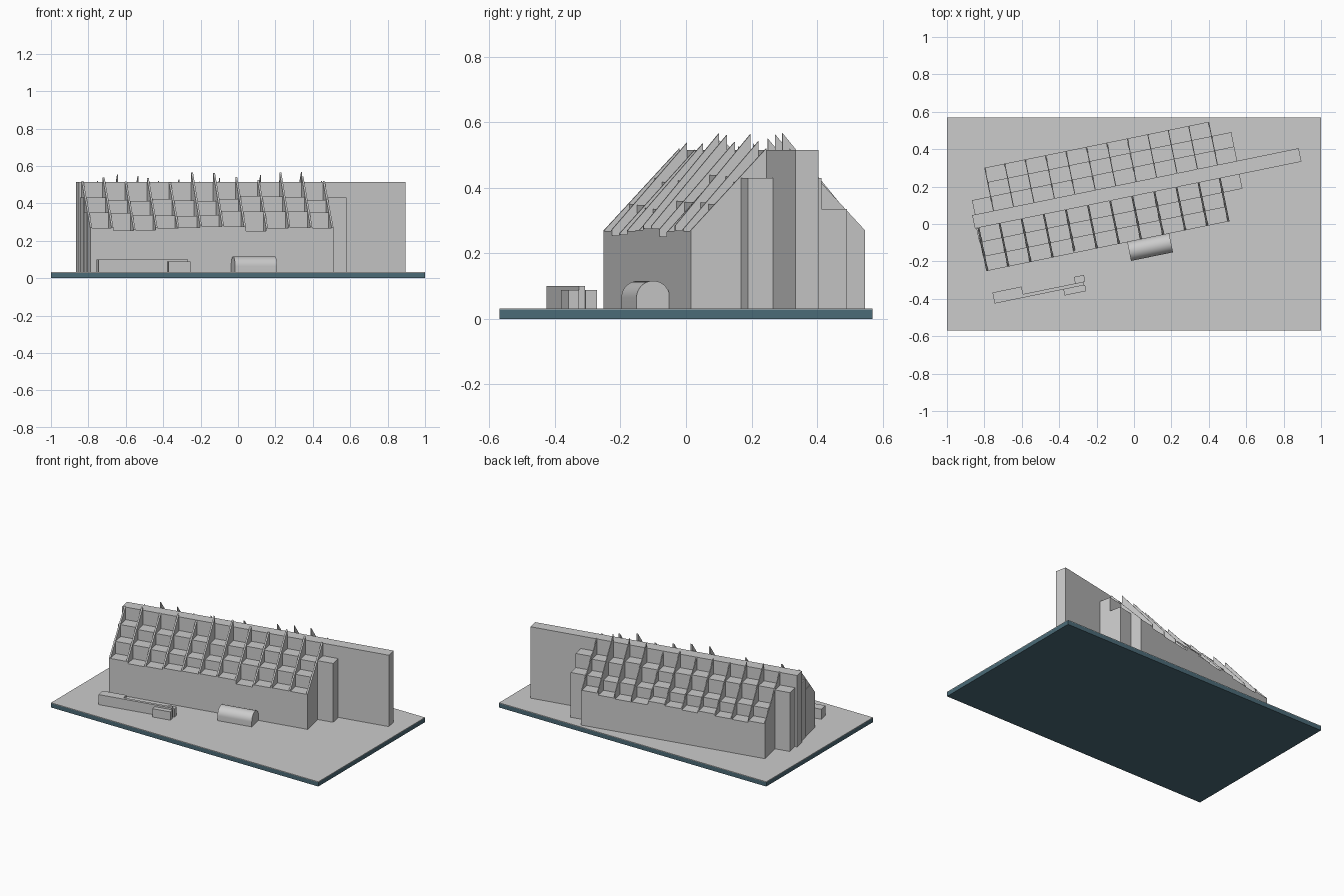
import bpy, bmesh, math, random

if "Cube" in bpy.data.objects:
    bpy.data.objects.remove(bpy.data.objects["Cube"])

random.seed(4)
ANGLE = math.atan(0.205)      # the whole complex is turned on its site
GROUND = 0.03


def material(name, rgb):
    m = bpy.data.materials.new(name)
    m.diffuse_color = (*rgb, 1)
    m.use_nodes = True
    m.node_tree.nodes["Principled BSDF"].inputs["Base Color"].default_value = m.diffuse_color
    return m


grey = material("light_grey", (0.6, 0.6, 0.6))
teal = material("dark_teal", (0.07, 0.145, 0.185))


def prism(bm, axis, profile, a, b):
    """Extrude a closed 2D profile from a to b along 'u' (v,z profile) or 'z' (u,v profile)."""
    def point(p, t):
        return (t, p[0], p[1]) if axis == 'u' else (p[0], p[1], t)
    lo = [bm.verts.new(point(p, a)) for p in profile]
    hi = [bm.verts.new(point(p, b)) for p in profile]
    bm.faces.new(lo[::-1])
    bm.faces.new(hi)
    n = len(profile)
    for i in range(n):
        j = (i + 1) % n
        bm.faces.new((lo[i], lo[j], hi[j], hi[i]))


def box(bm, u0, u1, v0, v1, z0, z1):
    prism(bm, 'z', [(u0, v0), (u1, v0), (u1, v1), (u0, v1)], z0, z1)


def finish(name, bm, mat=grey, turn=ANGLE):
    bmesh.ops.recalc_face_normals(bm, faces=bm.faces)
    me = bpy.data.meshes.new(name)
    bm.to_mesh(me)
    bm.free()
    me.materials.append(mat)
    ob = bpy.data.objects.new(name, me)
    ob.rotation_euler.z = turn
    bpy.context.collection.objects.link(ob)
    return ob


# Site slab with a pale top sheet
bm = bmesh.new()
box(bm, -1, 1, -0.57, 0.57, 0, 0.028)
finish("site_slab", bm, teal, 0)
bm = bmesh.new()
box(bm, -1, 1, -0.57, 0.57, 0.028, 0.032)
finish("site_top", bm, grey, 0)

# Tall central spine
bm = bmesh.new()
box(bm, -0.838, 0.944, 0.147, 0.22, GROUND, 0.515)
finish("spine_wall", bm)


def terraces(side, v_in, sign, start, stop, extents, heights, thick):
    """Three stepped rows of cells going down from the spine, cut by sloping fins."""
    depth, cells = 0.0783, 11
    pitch = (stop - start) / cells
    for r, ((u0, u1), h) in enumerate(zip(extents, heights)):
        va, vb = sorted((v_in + sign * depth * r, v_in + sign * depth * (r + 1)))
        cuts = [u0] + [start + pitch * i for i in range(cells + 1)
                       if u0 + 0.01 < start + pitch * i < u1 - 0.01] + [u1]
        bm = bmesh.new()
        for i, (a, b) in enumerate(zip(cuts, cuts[1:])):
            ends = i in (0, len(cuts) - 2)
            box(bm, a, b, va, vb, GROUND, h + (0 if ends else random.uniform(-0.02, 0.012)))
        finish(f"{side}_terrace_{r + 1}", bm)
    bm = bmesh.new()
    v_out = v_in + sign * depth * 3
    for i in range(cells + 1):
        u = start + pitch * i
        end = i in (0, cells)
        lift = 0 if end else random.uniform(-0.03, 0.035)
        low = 0.27 + lift * 0.5
        peak = (0.52 if end else 0.535) + lift
        a = min(max(u - thick / 2, start), stop - thick)
        prism(bm, 'u', [(v_out, 0.2), (v_out, low), (v_in, peak), (v_in, 0.2)], a, a + thick)
    finish(f"{side}_fins", bm)


terraces("front", 0.147, -1, -0.824, 0.503,
         [(-0.83, 0.606), (-0.826, 0.503), (-0.824, 0.503)], (0.43, 0.35, 0.268), 0.010)
terraces("back", 0.22, 1, -0.724, 0.503,
         [(-0.823, 0.608), (-0.724, 0.608), (-0.724, 0.503)], (0.43, 0.335, 0.268), 0.005)

# Barrel-vaulted entrance hall
bm = bmesh.new()
vc, rad, spring = -0.138, 0.052, 0.064
arch = [(vc + rad * math.cos(math.pi * i / 24), spring + rad * math.sin(math.pi * i / 24))
        for i in range(25)]
prism(bm, 'u', [(vc - rad, GROUND), (vc + rad, GROUND)] + arch, -0.055, 0.174)
hall = finish("vaulted_hall", bm)
bpy.context.view_layer.objects.active = hall
hall.select_set(True)
bpy.ops.object.shade_smooth_by_angle(angle=math.radians(30))

# Low forecourt wall and its small pavilions
bm = bmesh.new()
box(bm, -0.815, -0.327, -0.267, -0.248, GROUND, 0.10)
finish("forecourt_wall", bm)
bm = bmesh.new()
box(bm, -0.815, -0.656, -0.248, -0.207, GROUND, 0.10)
finish("left_pavilion", bm)
bm = bmesh.new()
box(bm, -0.44, -0.322, -0.300, -0.267, GROUND, 0.088)
box(bm, -0.372, -0.317, -0.248, -0.213, GROUND, 0.088)
finish("right_pavilion", bm)
